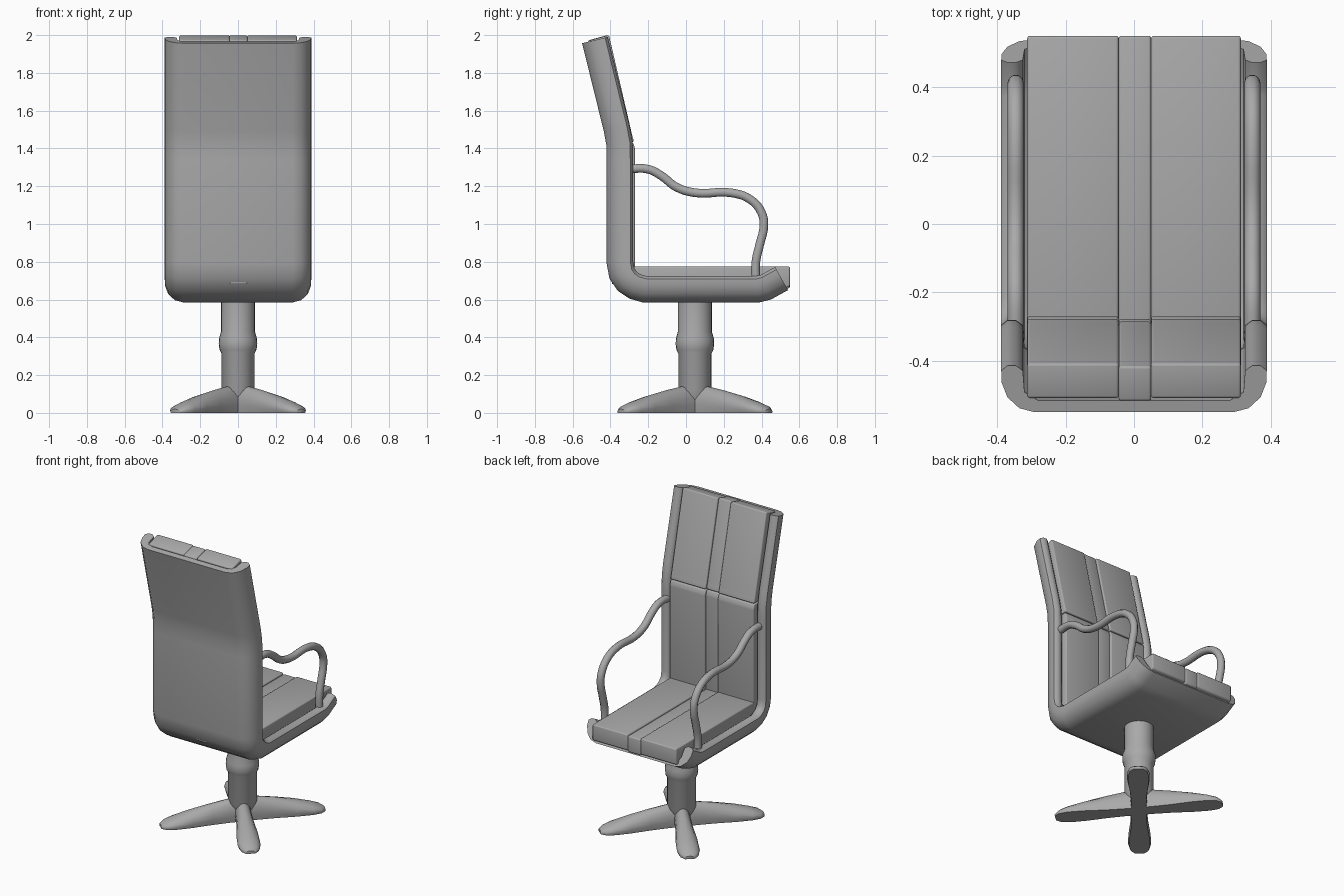
import bpy, bmesh, math
from mathutils import Vector

cube = bpy.data.objects.get("Cube")
if cube:
    bpy.data.objects.remove(cube, do_unlink=True)

grey = bpy.data.materials.new("plain grey")
grey.use_nodes = True
COLOUR = (0.4, 0.4, 0.4, 1)
grey.diffuse_color = COLOUR
grey.node_tree.nodes["Principled BSDF"].inputs["Base Color"].default_value = COLOUR


def finish(obj, angle=40):
    obj.data.materials.append(grey)
    bpy.ops.object.select_all(action='DESELECT')
    obj.select_set(True)
    bpy.context.view_layer.objects.active = obj
    bpy.ops.object.shade_smooth_by_angle(angle=math.radians(angle))
    return obj


def loft(name, rings, angle=40, bevel=0):
    """Skin a list of equal closed rings and cap both ends."""
    bm = bmesh.new()
    rows = [[bm.verts.new(p) for p in ring] for ring in rings]
    n = len(rows[0])
    for a, b in zip(rows, rows[1:]):
        for i in range(n):
            j = (i + 1) % n
            bm.faces.new((a[i], a[j], b[j], b[i]))
    bm.faces.new(rows[0])
    bm.faces.new(rows[-1])
    bmesh.ops.recalc_face_normals(bm, faces=bm.faces)
    if bevel:
        bmesh.ops.bevel(bm, geom=bm.edges[:], offset=bevel, segments=3,
                        profile=0.5, affect='EDGES')
    mesh = bpy.data.meshes.new(name)
    bm.to_mesh(mesh)
    bm.free()
    obj = bpy.data.objects.new(name, mesh)
    bpy.context.collection.objects.link(obj)
    return finish(obj, angle)


# Shell: a shallow channel section swept along the back and under the seat
path = [Vector(p) for p in [
    (-0.55, 1.957), (-0.435, 1.49), (-0.422, 1.42), (-0.42, 1.34), (-0.42, 0.79),
    (-0.405, 0.71), (-0.36, 0.645), (-0.30, 0.605), (-0.23, 0.585),
    (0.39, 0.585), (0.45, 0.6), (0.54, 0.65)]]
half = [(0.29, 0.0), (0.335, 0.012), (0.37, 0.045), (0.387, 0.09), (0.388, 0.125),
        (0.37, 0.14), (0.345, 0.14), (0.325, 0.125), (0.32, 0.06), (0.28, 0.035)]
section = half + [(-x, d) for x, d in reversed(half)]
rings = []
for i, p in enumerate(path):
    into = (p - path[max(i - 1, 0)]).normalized()
    out = (path[min(i + 1, len(path) - 1)] - p).normalized()
    t = (into + out).normalized()
    miter = 1 / max(t.dot(out), t.dot(into), 0.5)
    normal = Vector((-t.y, t.x)) * miter
    rings.append([(x, p.x + normal.x * d, p.y + normal.y * d) for x, d in section])
loft("seat_shell", rings, 50)

# Cushions: three strips each, the middle one slightly sunk
profiles = {
    "seat_cushion": ([(-0.30, 0.625), (0.42, 0.625), (0.55, 0.67), (0.55, 0.775),
                      (-0.30, 0.775)], (0, -1)),
    "lower_back_cushion": ([(-0.385, 0.68), (-0.27, 0.70), (-0.27, 1.40),
                            (-0.28, 1.43), (-0.385, 1.43)], (-1, 0)),
    "upper_back_cushion": ([(-0.385, 1.43), (-0.275, 1.435), (-0.285, 1.47),
                            (-0.408, 2.0), (-0.51, 1.972)], (-1, 0)),
}
strips = [("right", -0.312, -0.045, 0), ("middle", -0.045, 0.05, 0.008),
          ("left", 0.05, 0.312, 0)]
for name, (profile, sink) in profiles.items():
    for side, x0, x1, depth in strips:
        dy, dz = sink[0] * depth, sink[1] * depth
        loft(side + "_" + name,
             [[(x, y + dy, z + dz) for y, z in profile] for x in (x0, x1)], 40, 0.008)

# Armrests: bent tubes from the back to the seat rim
arm_path = [(-0.32, 1.29), (-0.2, 1.29), (-0.13, 1.255), (-0.05, 1.195), (0.05, 1.165),
            (0.24, 1.165), (0.34, 1.13), (0.4, 1.06), (0.412, 0.99), (0.39, 0.89),
            (0.37, 0.80), (0.37, 0.68)]
for side, sx in (("left", 1), ("right", -1)):
    curve = bpy.data.curves.new(side + "_armrest", 'CURVE')
    curve.dimensions = '3D'
    curve.bevel_depth = 0.024
    curve.bevel_resolution = 3
    curve.resolution_u = 5
    curve.use_fill_caps = True
    spline = curve.splines.new('BEZIER')
    spline.bezier_points.add(len(arm_path) - 1)
    for bp, (y, z) in zip(spline.bezier_points, arm_path):
        bp.co = (sx * 0.346, y, z)
        bp.handle_left_type = bp.handle_right_type = 'AUTO'
    arm = bpy.data.objects.new(side + "_armrest", curve)
    bpy.context.collection.objects.link(arm)
    bpy.ops.object.select_all(action='DESELECT')
    arm.select_set(True)
    bpy.context.view_layer.objects.active = arm
    bpy.ops.object.convert(target='MESH')
    finish(bpy.context.view_layer.objects.active)

# Column with a rounded collar, turned around its own axis
CENTRE_Y = 0.047
turned = [(0.05, 0.04), (0.088, 0.12), (0.088, 0.315), (0.098, 0.335), (0.102, 0.365),
          (0.1, 0.395), (0.09, 0.43), (0.09, 0.62)]
loft("column", [[(r * math.cos(a), CENTRE_Y + r * math.sin(a), z)
                 for a in (math.tau * k / 24 for k in range(24))] for r, z in turned])

# Four sloping feet spread diagonally
stations = [(0.0, 0.05, 0.15), (0.09, 0.05, 0.14), (0.2, 0.055, 0.12), (0.33, 0.068, 0.09),
            (0.43, 0.07, 0.06), (0.485, 0.058, 0.04), (0.515, 0.03, 0.02)]
for fore, sy in (("front", -1), ("back", 1)):
    for side, sx in (("left", 1), ("right", -1)):
        along = Vector((sx * 0.65, sy * 0.76, 0)).normalized()
        across = Vector((-along.y, along.x, 0))
        rings = []
        for r, w, h in stations:
            arch = [(w * math.cos(a), h * (0.3 + 0.7 * math.sin(a)))
                    for a in (math.pi * k / 8 for k in range(9))]
            outline = [(w * 0.9, 0)] + arch + [(-w * 0.9, 0)]
            rings.append([Vector((0, CENTRE_Y, z)) + along * r + across * u
                          for u, z in outline])
        loft(f"{fore}_{side}_foot", rings, 50)
